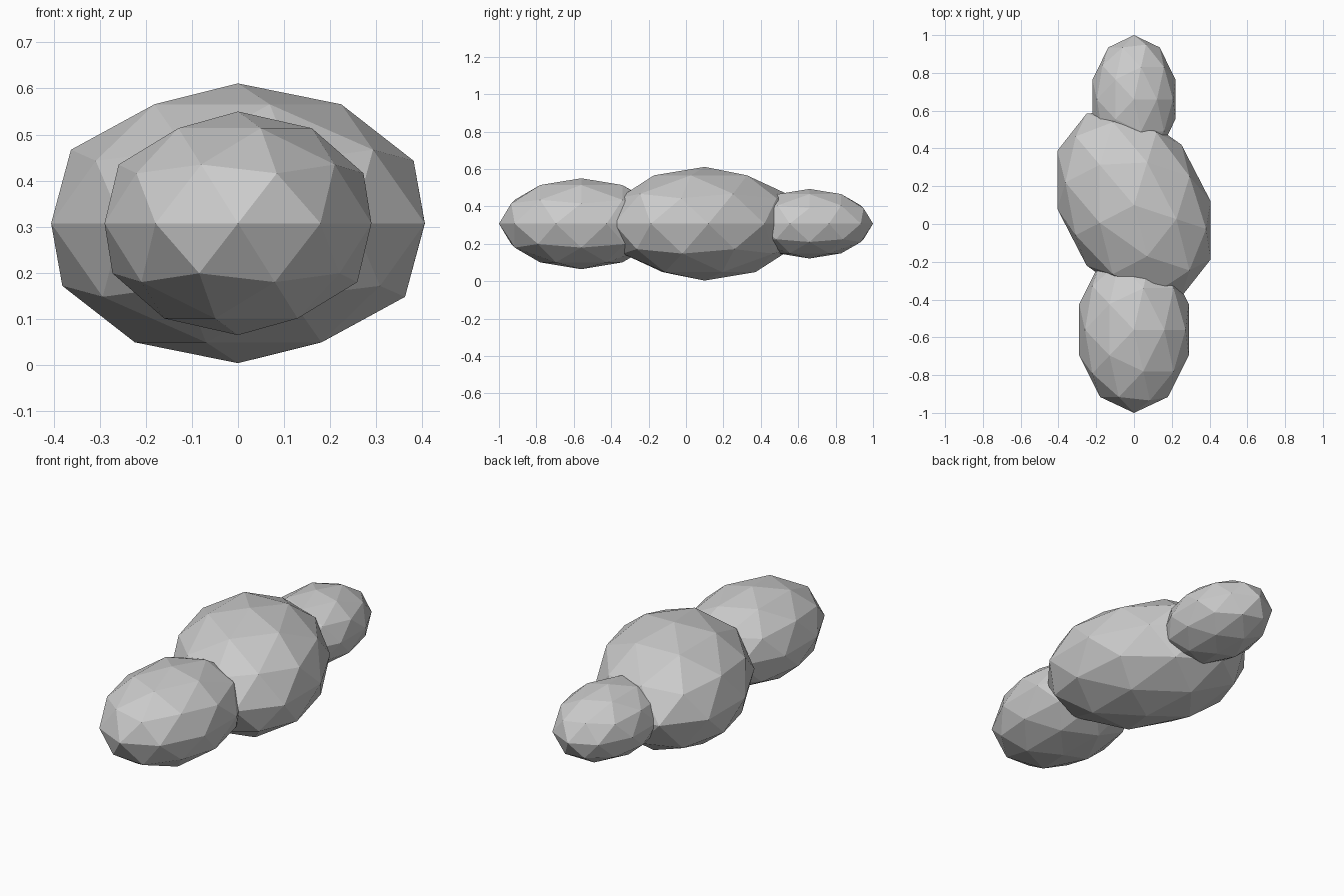
import bpy
import math

if "Cube" in bpy.data.objects:
    bpy.data.objects.remove(bpy.data.objects["Cube"])

CENTRE_Z = 0.307


def faceted_lobe(name, y, radii, turn=0.0):
    """Flat-shaded stretched icosphere, turned about the vertical axis."""
    bpy.ops.mesh.primitive_ico_sphere_add(
        subdivisions=2, radius=1.0,
        location=(0, y, CENTRE_Z), rotation=(0, 0, math.radians(turn)))
    lobe = bpy.context.object
    lobe.name = name
    lobe.scale = radii
    return lobe


# Medium lobe at the front
faceted_lobe("front_lobe", -0.56, (0.305, 0.44, 0.243))
# Large lobe in the middle, turned askew
faceted_lobe("middle_lobe", 0.10, (0.389, 0.546, 0.304), turn=207.3)
# Small lobe at the back
faceted_lobe("back_lobe", 0.66, (0.231, 0.34, 0.186))
